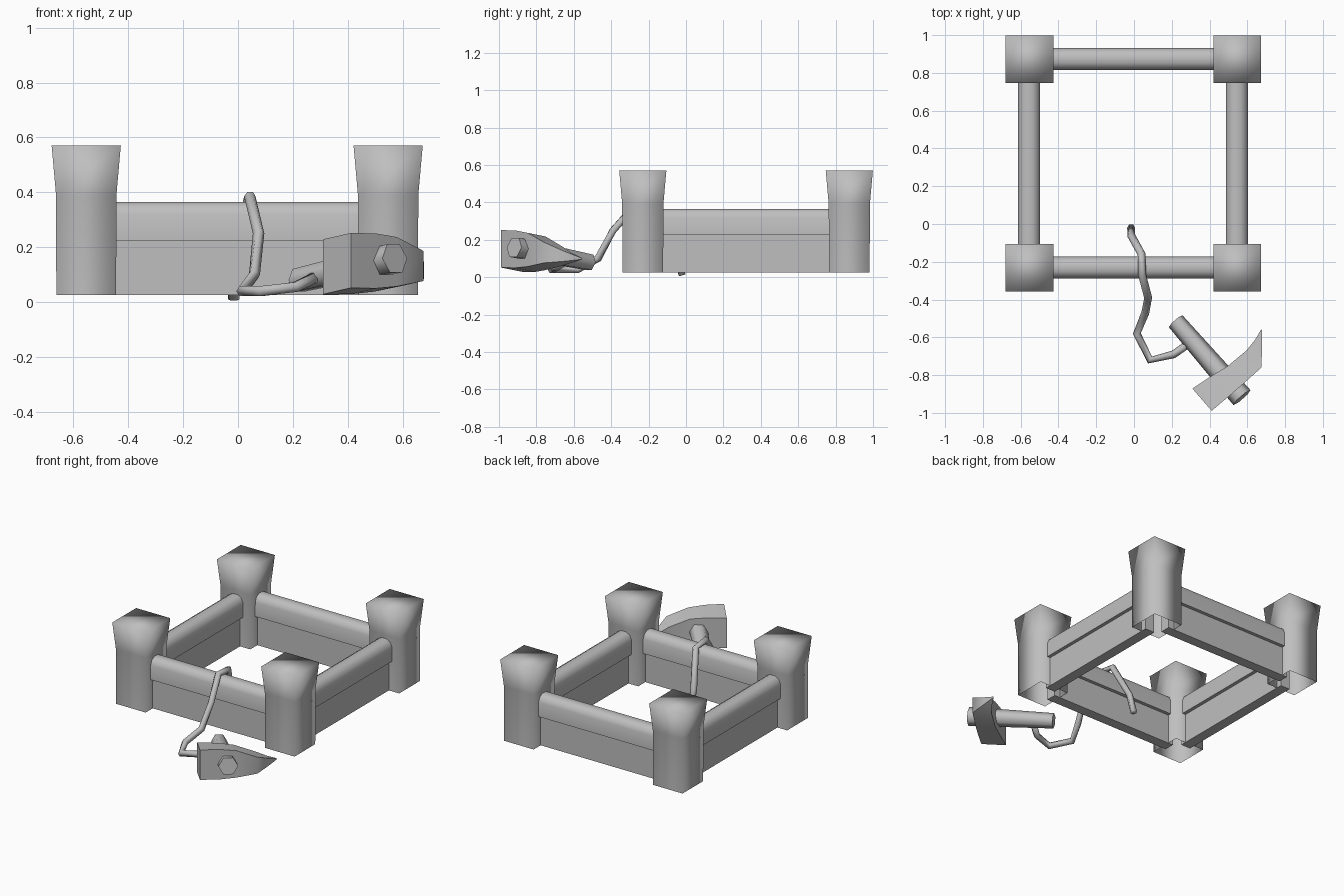
import bpy, bmesh, math
from mathutils import Vector, Matrix

cube = bpy.data.objects.get("Cube")
if cube:
    bpy.data.objects.remove(cube)

grey = bpy.data.materials.new("plain grey")
grey.use_nodes = True
grey.diffuse_color = (0.52, 0.52, 0.52, 1)
grey.node_tree.nodes["Principled BSDF"].inputs["Base Color"].default_value = grey.diffuse_color


def finish(name, bm, smooth=True):
    bmesh.ops.recalc_face_normals(bm, faces=bm.faces)
    mesh = bpy.data.meshes.new(name)
    bm.to_mesh(mesh)
    bm.free()
    mesh.materials.append(grey)
    for p in mesh.polygons:
        p.use_smooth = smooth
    obj = bpy.data.objects.new(name, mesh)
    bpy.context.collection.objects.link(obj)
    return obj


def loft(name, sections, cap_start=True, cap_end=True, smooth=True):
    """Skin a list of equal-length point rings."""
    bm = bmesh.new()
    rings = [[bm.verts.new(p) for p in ring] for ring in sections]
    for a, b in zip(rings, rings[1:]):
        for i in range(len(a)):
            j = (i + 1) % len(a)
            bm.faces.new((a[i], a[j], b[j], b[i]))
    if cap_start:
        bm.faces.new(rings[0])
    if cap_end:
        bm.faces.new(rings[-1])
    return finish(name, bm, smooth)


def circle(center, axis, radius, sides):
    rot = Vector(axis).to_track_quat('Z', 'Y')
    return [Vector(center) + rot @ Vector((radius * math.cos(t), radius * math.sin(t), 0))
            for t in (2 * math.pi * i / sides for i in range(sides))]


X, FRONT, BACK = 0.55, -0.231, 0.873
MID_Y = (FRONT + BACK) / 2
BASE, LEDGE, TOP = 0.025, 0.225, 0.365


# Corner posts: square shafts flaring at the top, open below
def post(name, x, y):
    sections = []
    for z, h in ((BASE, 0.109), (0.39, 0.11), (0.57, 0.126)):
        sections.append([(x + sx * h, y + sy * h, z)
                         for sx, sy in ((-1, -1), (1, -1), (1, 1), (-1, 1))])
    loft(name, sections, cap_start=False)


for side, x in (("right", -X - 0.003), ("left", X - 0.003)):
    for end, y in (("front", FRONT), ("back", BACK)):
        post(f"{end}_{side}_post", x, y)


# Walls and the rounded rails lying on them
def beam(name, center, length, turned, profile, smooth):
    turn = Matrix.Rotation(math.pi / 2 if turned else 0, 4, 'Z')
    place = Matrix.Translation(center) @ turn
    loft(name, [[place @ Vector((s * length / 2, w, z)) for w, z in profile]
                for s in (-1, 1)], smooth=smooth)


WALL = [(-0.035, BASE), (0.035, BASE), (0.035, LEDGE), (-0.035, LEDGE)]
RAIL = [(-0.058, LEDGE), (0.058, LEDGE), (0.058, 0.32), (0.045, 0.35), (0.02, TOP),
        (-0.02, TOP), (-0.045, 0.35), (-0.058, 0.32)]
SIDES = (("front", (0, FRONT, 0), 2 * X, False), ("back", (0, BACK, 0), 2 * X, False),
         ("right", (-X - 0.005, MID_Y, 0), BACK - FRONT, True),
         ("left", (X - 0.005, MID_Y, 0), BACK - FRONT, True))
for side, center, span, turned in SIDES:
    beam(side + "_wall", center, span - 0.14, turned, WALL, False)
    rail = beam(side + "_rail", center, span - 0.1, turned, RAIL, True)

# Rope draped over the front rail and tied to the tool
path = [Vector(p) for p in (
    (-0.015, -0.02, 0.01), (-0.015, -0.06, 0.15), (0.04, -0.16, 0.375),
    (0.043, -0.27, 0.385), (0.075, -0.39, 0.25), (0.06, -0.47, 0.1),
    (0.015, -0.58, 0.04), (0.085, -0.72, 0.04), (0.21, -0.69, 0.055), (0.28, -0.64, 0.09))]
rings = []
for i, p in enumerate(path):
    before, after = path[max(i - 1, 0)], path[min(i + 1, len(path) - 1)]
    rings.append(circle(p, after - before, 0.021, 6))
loft("rope", rings)

# Tool frame: u runs along the head, v along the handle, tilted up at the head
U = Vector((0.755, 0.656, 0))
V = Vector((0.656, -0.755, 0.15))
ORIGIN = Vector((0.36, -0.93, 0))


def tool(u, v, z):
    return ORIGIN + U * u + V * v + Vector((0, 0, z))


loft("tool_handle", [circle(tool(0.167, v, 0.14), V, r, 6)
                     for v, r in ((-0.405, 0.048), (0.13, 0.06))])

# Head: block narrowing to a hooked wedge; u, inner v, outer v, bottom z, top z
HEAD = ((0, -0.078, 0.078, 0.04, 0.24), (0.12, -0.062, 0.08, 0.038, 0.238),
        (0.22, -0.045, 0.08, 0.045, 0.225), (0.35, -0.042, 0.078, 0.065, 0.175),
        (0.42, -0.055, 0.0, 0.085, 0.14), (0.48, -0.075, -0.068, 0.105, 0.115))
head = loft("tool_head", [[tool(u, a, lo), tool(u, b, lo), tool(u, b, hi), tool(u, a, hi)]
                          for u, a, b, lo, hi in HEAD])

# Keep crisp edges on rails and tool head
bpy.ops.object.select_all(action='DESELECT')
for obj in bpy.context.scene.objects:
    if obj.name.endswith("_rail") or obj.name.startswith("tool_"):
        obj.select_set(True)
        bpy.context.view_layer.objects.active = obj
bpy.ops.object.shade_smooth_by_angle(angle=math.radians(65))
